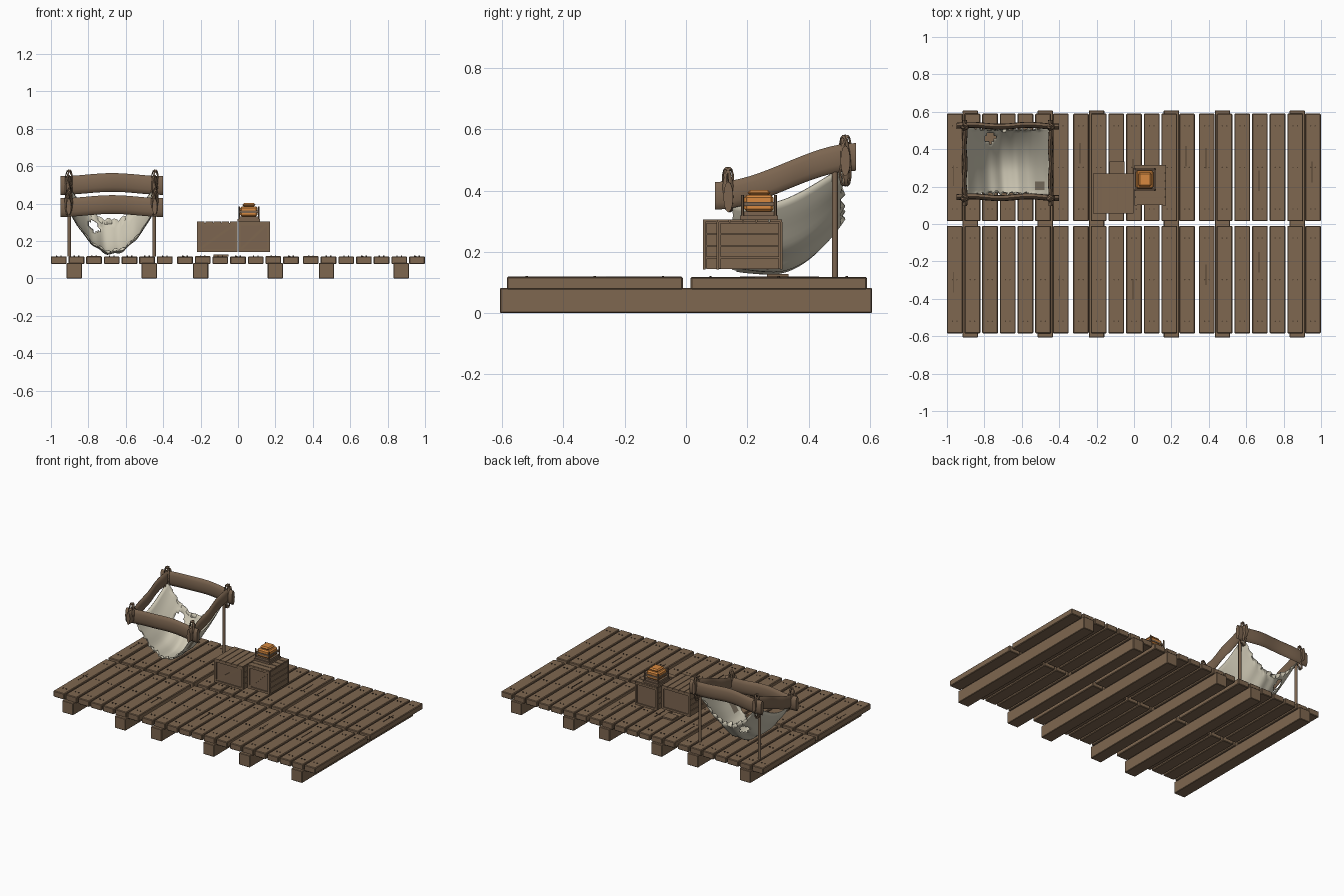
import bpy, bmesh, math, random
from mathutils import Vector, Matrix

random.seed(4)
cube = bpy.data.objects.get("Cube")
if cube:
    bpy.data.objects.remove(cube, do_unlink=True)


def material(name, rgb):
    m = bpy.data.materials.new(name)
    m.use_nodes = True
    m.diffuse_color = (*rgb, 1)
    m.node_tree.nodes["Principled BSDF"].inputs["Base Color"].default_value = (*rgb, 1)
    return m


WOOD = material("deck wood", (0.21, 0.135, 0.08))
LOG = material("log wood", (0.20, 0.13, 0.08))
DARK = material("dark wood", (0.08, 0.05, 0.03))
CLOTH = material("cream cloth", (0.62, 0.58, 0.46))
PATCH = material("patch cloth", (0.22, 0.18, 0.13))
GLOW = material("lantern orange", (0.68, 0.25, 0.05))


def finish(name, bm, *mats, bevel=0, smooth=False):
    bmesh.ops.recalc_face_normals(bm, faces=bm.faces)
    me = bpy.data.meshes.new(name)
    bm.to_mesh(me)
    bm.free()
    ob = bpy.data.objects.new(name, me)
    bpy.context.scene.collection.objects.link(ob)
    for m in mats:
        me.materials.append(m)
    if bevel:
        mod = ob.modifiers.new("bevel", "BEVEL")
        mod.width, mod.segments = bevel, 1
    if smooth:
        bpy.ops.object.select_all(action="DESELECT")
        ob.select_set(True)
        bpy.context.view_layer.objects.active = ob
        bpy.ops.object.shade_smooth_by_angle(angle=math.radians(50))
    return ob


def box(bm, x0, x1, y0, y1, z0, z1, turn=None):
    """Box between two corners, optionally turned about its centre."""
    centre = Vector((x0 + x1, y0 + y1, z0 + z1)) / 2
    size = Matrix.Diagonal((x1 - x0, y1 - y0, z1 - z0, 1))
    bmesh.ops.create_cube(bm, size=1, matrix=Matrix.Translation(centre) @ (turn or Matrix()) @ size)


def rod(bm, x, y, z0, z1, r, sides=8):
    bmesh.ops.create_cone(bm, cap_ends=True, segments=sides, radius1=r, radius2=r, depth=z1 - z0,
                          matrix=Matrix.Translation((x, y, (z0 + z1) / 2)))


def tube(bm, path, side, thick, tall, n=12, closed=False):
    """Oval section swept along a path; side is the horizontal axis of the section."""
    rings = []
    for p in path:
        rings.append([bm.verts.new(p + side * (thick * math.cos(a * math.tau / n))
                                   + Vector((0, 0, tall * math.sin(a * math.tau / n))))
                      for a in range(n)])
    for a, b in zip(rings, rings[1:]):
        for i in range(n):
            bm.faces.new((a[i], a[(i + 1) % n], b[(i + 1) % n], b[i]))
    bm.faces.new(rings[0])
    bm.faces.new(rings[-1])


# Deck: six pallets of seven planks on long beams
planks, nails, beams, cracks = (bmesh.new() for _ in range(4))
for tile in (-0.675, 0, 0.673):
    for dx in (-0.2, 0.2):
        box(beams, tile + dx - 0.041, tile + dx + 0.041, -0.607, 0.607, 0, 0.082)
    for y0, y1 in ((-0.585, -0.01), (0.015, 0.59)):
        for k in range(7):
            x = tile + (k - 3) * 0.0945
            low = random.uniform(0, 0.003)
            box(planks, x - 0.042, x + 0.042, y0, y1, 0.077, 0.119 - low)
            for y in (y0 + 0.065, (y0 + y1) / 2, y1 - 0.065):
                for dx in (-0.012, 0.012):
                    rod(nails, x + dx, y, 0.11, 0.122, 0.004, 6)
            if k in (0, 3, 6) and random.random() < 0.6:
                y = random.uniform(y0 + 0.15, y1 - 0.25)
                box(cracks, x - 0.007, x - 0.003, y, y + 0.11, 0.115, 0.12)
finish("deck_planks", planks, WOOD, bevel=0.004)
finish("deck_nails", nails, DARK)
finish("deck_beams", beams, WOOD, bevel=0.003)
finish("plank_cracks", cracks, DARK)


# Crates: dark core, slatted sides and top, braced front and back
def crate(name, x0, x1, y0, y1, top_along_x):
    z0, z1, t = 0.142, 0.305, 0.008
    bm = bmesh.new()
    box(bm, x0 + t, x1 - t, y0 + t, y1 - t, z0 + 0.003, z1 - t)
    finish(name + "_core", bm, LOG)
    bm = bmesh.new()
    rows = 4
    h = (z1 - t - z0) / rows
    for r in range(rows):
        for xa in (x0, x1 - t):
            box(bm, xa, xa + t, y0 + 0.012, y1 - 0.012, z0 + r * h + 0.002, z0 + (r + 1) * h - 0.002)
    for r in range(5):
        if top_along_x:
            w = (y1 - y0) / 5
            box(bm, x0, x1, y0 + r * w + 0.002, y0 + (r + 1) * w - 0.002, z1 - t, z1)
        else:
            w = (x1 - x0) / 5
            box(bm, x0 + r * w + 0.002, x0 + (r + 1) * w - 0.002, y0, y1, z1 - t, z1)
    for ya in (y0, y1 - t):
        for xa in (x0, x1 - 0.014):
            box(bm, xa, xa + 0.014, ya, ya + t, z0, z1 - t)
        for za in (z0, z1 - t - 0.014):
            box(bm, x0 + 0.014, x1 - 0.014, ya + 0.001, ya + t, za, za + 0.014)
    finish(name + "_slats", bm, WOOD)
    # Diagonal brace
    bm = bmesh.new()
    w, hh, mid, zc = x1 - x0 - 0.03, z1 - z0 - 0.03, (x0 + x1) / 2, (z0 + z1) / 2
    length = math.hypot(w, hh) / 2
    turn = Matrix.Rotation(-math.atan2(hh, w), 4, "Y")
    box(bm, mid - length, mid + length, y0 + 0.002, y0 + t, zc - 0.007, zc + 0.007, turn)
    finish(name + "_brace", bm, WOOD)


crate("left_crate", -0.22, -0.002, 0.055, 0.27, False)
crate("right_crate", 0.002, 0.17, 0.10, 0.315, True)

bm = bmesh.new()
box(bm, -0.13, -0.05, 0.265, 0.335, 0.117, 0.127)
finish("loose_board", bm, WOOD)

# Lantern on the right crate
LX, LY = 0.058, 0.238
bm = bmesh.new()
box(bm, LX - 0.06, LX + 0.06, LY - 0.062, LY + 0.062, 0.305, 0.318)
box(bm, LX - 0.052, LX + 0.052, LY - 0.054, LY + 0.054, 0.318, 0.332)
box(bm, LX - 0.052, LX + 0.052, LY - 0.052, LY + 0.052, 0.350, 0.362)
for sx in (-1, 1):
    for sy in (-1, 1):
        rod(bm, LX + sx * 0.052, LY + sy * 0.054, 0.305, 0.385, 0.005, 6)
finish("lantern_frame", bm, LOG)
bm = bmesh.new()
box(bm, LX - 0.046, LX + 0.046, LY - 0.048, LY + 0.048, 0.332, 0.385)
box(bm, LX - 0.035, LX + 0.035, LY - 0.037, LY + 0.037, 0.385, 0.402)
finish("lantern_glow", bm, GLOW, bevel=0.008)

# Canopy frame of four bowed flat logs
CX, X_AX, Y_AX = -0.675, Vector((1, 0, 0)), Vector((0, 1, 0))


def rail_height(y):
    t = (y - 0.095) / 0.46
    return 0.383 + 0.127 * (3 * t * t - 2 * t ** 3)


for name, y, z in (("front_log", 0.143, 0.387), ("back_log", 0.525, 0.505)):
    bm = bmesh.new()
    path = [Vector((CX - 0.275 + 0.55 * i / 16, y + 0.005 * math.sin(i * 0.7),
                    z + 0.008 * math.sin(i * math.pi / 8 - 1.6))) for i in range(17)]
    tube(bm, path, Y_AX, 0.016, 0.05)
    finish(name, bm, LOG, smooth=True)
for name, s in (("right_log", -1), ("left_log", 1)):
    bm = bmesh.new()
    path = []
    for i in range(17):
        y = 0.095 + 0.46 * i / 16
        path.append(Vector((CX + s * 0.23 + 0.003 * math.sin(i), y, rail_height(y))))
    tube(bm, path, X_AX, 0.013, 0.045)
    finish(name, bm, LOG, smooth=True)

# Back posts
bm = bmesh.new()
for s in (-1, 1):
    rod(bm, CX + s * 0.227, 0.486, 0.118, 0.48, 0.010)
finish("back_posts", bm, LOG, smooth=True)

# Rope lashings: tall crossed loops on each corner
bm = bmesh.new()
for s in (-1, 1):
    for y, z, tall in ((0.137, 0.407, 0.066), (0.52, 0.498, 0.08)):
        for turn, lean in ((45, 8), (-45, -8), (20, 0), (-20, 5)):
            spin = Matrix.Rotation(math.radians(turn), 3, "Z") @ Matrix.Rotation(math.radians(lean), 3, "X")
            centre = Vector((CX + s * 0.23, y, z))
            path = [centre + spin @ Vector((0.022 * math.cos(a * math.tau / 16), 0,
                                            tall * math.sin(a * math.tau / 16))) for a in range(17)]
            tube(bm, path, spin @ Y_AX, 0.005, 0.005, 6)
finish("rope_lashings", bm, LOG, smooth=True)

# Sagging torn cloth slung between the side logs
NX, NY = 36, 24
bm = bmesh.new()
grid = []
for j in range(NY + 1):
    v = j / NY
    y = 0.15 + 0.37 * v
    edge = rail_height(y) - 0.03 - 0.045 * math.sin(math.pi * v)
    low = 0.128 + (3.1 * (y - 0.28) ** 2 if y > 0.28 else 0.8 * (y - 0.28) ** 2)
    row = []
    for i in range(NX + 1):
        u = 2 * i / NX - 1
        bowl = 1 - abs(u) ** 1.9
        z = edge + (low - edge) * bowl + 0.006 * math.sin(u * 17 + v * 2) * bowl
        yy = y
        if j in (0, NY):
            tooth = random.uniform(0.015, 0.03) * bowl * (i % 3 != 0)
            yy += tooth if j == 0 else -tooth
            z += 0.012 * bowl * (i % 3 != 0)
        row.append(bm.verts.new((CX + 0.225 * u, yy, z)))
    grid.append(row)
for a, b in zip(grid, grid[1:]):
    for i in range(NX):
        f = bm.faces.new((a[i], a[i + 1], b[i + 1], b[i]))
        c = f.calc_center_median()
        f.material_index = int(abs(c.x + 0.5) < 0.02 and abs(c.y - 0.2) < 0.02)
torn = [f for f in bm.faces
        if (f.calc_center_median().xy - Vector((-0.77, 0.46))).length < 0.027]
bmesh.ops.delete(bm, geom=torn, context="FACES")
cloth = finish("torn_cloth", bm, CLOTH, PATCH, smooth=True)
cloth.modifiers.new("thickness", "SOLIDIFY").thickness = 0.004
